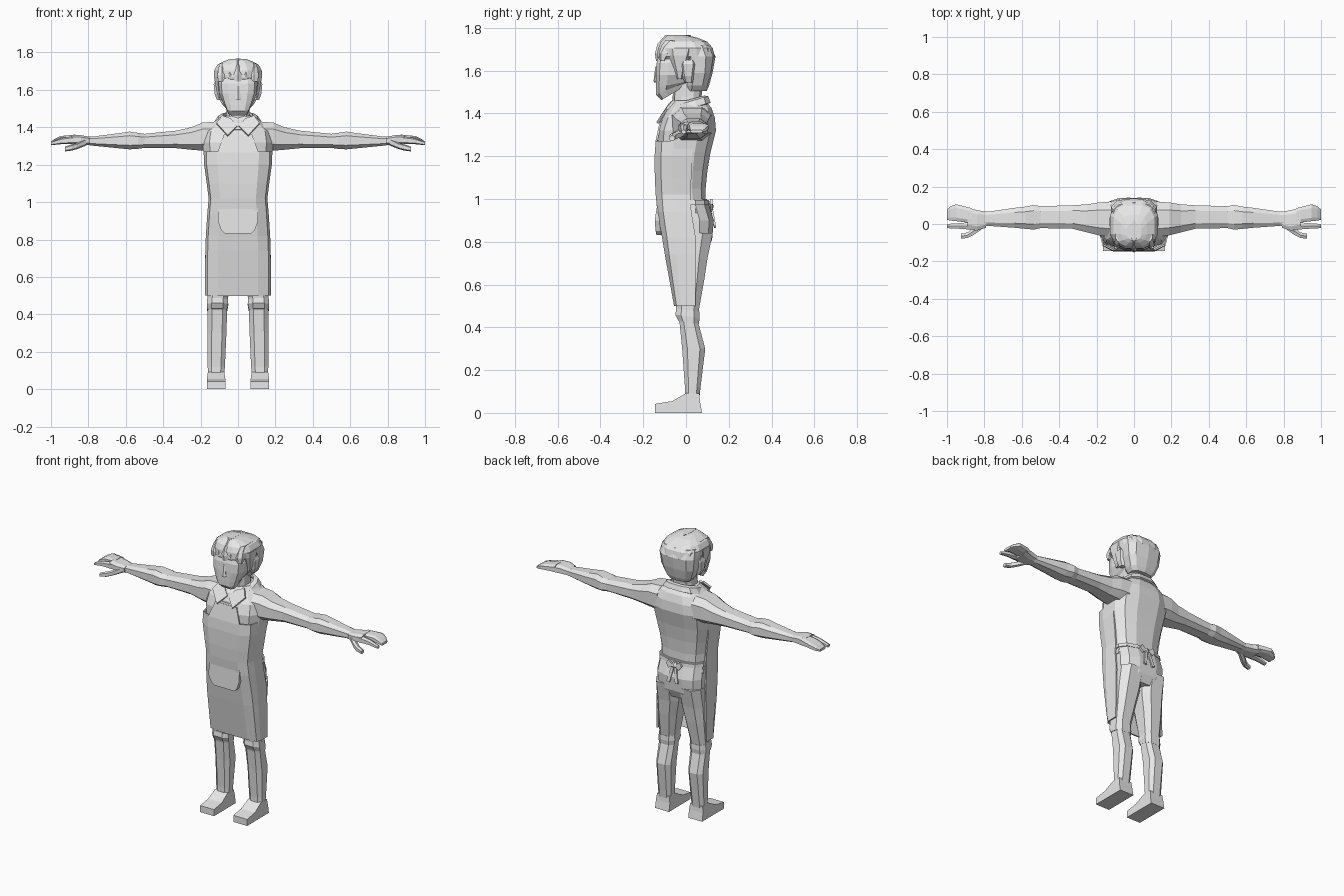
import bpy, bmesh, math
from mathutils import Vector

mat = bpy.data.materials.new("plain grey")
mat.diffuse_color = (0.8, 0.8, 0.8, 1)


def make(name, verts, faces, mirror=False, thick=0):
    bm = bmesh.new()
    vs = [bm.verts.new(v) for v in verts]
    for f in faces:
        bm.faces.new([vs[i] for i in f])
    bmesh.ops.recalc_face_normals(bm, faces=bm.faces)
    me = bpy.data.meshes.new(name)
    bm.to_mesh(me)
    bm.free()
    me.materials.append(mat)
    ob = bpy.data.objects.new(name, me)
    bpy.context.collection.objects.link(ob)
    if thick:
        m = ob.modifiers.new("thickness", 'SOLIDIFY')
        m.thickness, m.offset = thick, 0
    if mirror:
        m = ob.modifiers.new("mirror", 'MIRROR')
        m.use_mirror_merge = False
    return ob


def loft(name, rings, axis='z', n=12, power=0.7, mirror=False, caps=True):
    """rings: (position, a0, a1, b0, b1, tilt); a,b = x,y along z or y,z along x."""
    verts = []
    for r in rings:
        t, a0, a1, b0, b1 = r[:5]
        tilt = r[5] if len(r) > 5 else 0
        for i in range(n):
            ang = 2 * math.pi * (i + 0.5) / n
            c, s = math.cos(ang), math.sin(ang)
            k = math.cos(math.pi / n) ** power
            c = math.copysign(abs(c) ** power, c) / k
            s = math.copysign(abs(s) ** power, s) / k
            a = (a0 + a1) / 2 + (a1 - a0) / 2 * c
            b = (b0 + b1) / 2 + (b1 - b0) / 2 * s
            verts.append((a, b, t + tilt * (b - b0)) if axis == 'z' else (t + tilt * (b - b0), a, b))
    faces = [(j * n + i, j * n + (i + 1) % n, (j + 1) * n + (i + 1) % n, (j + 1) * n + i)
             for j in range(len(rings) - 1) for i in range(n)]
    if caps:
        faces += [tuple(range(n)), tuple(range(len(verts) - n, len(verts)))]
    return make(name, verts, faces, mirror, 0 if caps else 0.012)


def sym(rows):
    return [(r[0], -r[1], r[1], *r[2:]) for r in rows]


def plate(name, pts, mirror=False, thick=0.009):
    return make(name, pts, [tuple(range(len(pts)))], mirror, thick)


# Shirt and hips
loft("shirt", sym([(0.98, .145, -.11, .092), (1.05, .148, -.12, .092), (1.13, .162, -.128, .1),
                   (1.22, .18, -.13, .115), (1.32, .19, -.13, .14), (1.38, .18, -.108, .135),
                   (1.425, .135, -.08, .12), (1.46, .085, -.055, .09)]))
loft("trouser_hips", sym([(0.76, .14, -.06, .1), (0.81, .155, -.075, .122), (0.9, .155, -.09, .13),
                          (1.0, .147, -.105, .098)]))
# Trouser legs, cuffs and shoes
loft("trouser_leg", [(0.06, .075, .16, -.005, .062), (0.12, .07, .162, -.005, .068),
                     (0.3, .062, .164, -.018, .09), (0.42, .058, .163, -.03, .058),
                     (0.48, .055, .163, -.045, .06), (0.62, .03, .163, -.06, .085),
                     (0.72, .008, .162, -.07, .1), (0.84, .004, .158, -.08, .125)],
     n=8, mirror=True)
loft("trouser_fold", [(0.43, .057, .166, -.035, .06, -.15), (0.46, .052, .167, -.05, .064, -.15),
                      (0.49, .055, .164, -.045, .062, -.15)], n=8, mirror=True)
side = [(-.145, 0), (.075, 0), (.066, .05), (.062, .09), (.0, .092), (-.065, .055), (-.145, .042)]
nv = len(side)
make("shoe", [(x0 if z < .06 else (x0 + .1175) / 2 + (x0 - .1175) * .4, y, z)
              for x0 in (.068, .166) for y, z in side],
     [tuple(range(nv)), tuple(range(nv, 2 * nv))] +
     [(i, (i + 1) % nv, nv + (i + 1) % nv, nv + i) for i in range(nv)], mirror=True)

# Apron: U-shaped shell, rows of (z, half width, front y, back y)
rows = [(1.27, .178, -.138, .03), (1.2, .177, -.143, .03), (1.1, .163, -.142, .025),
        (1.02, .153, -.138, .02), (.94, .16, -.13, .025), (.82, .168, -.108, .045),
        (.74, .171, -.095, .045), (.5, .172, -.052, .045)]
verts = []
for z, h, f, b in rows:
    half = [(h, b), (h, f * .45), (h * .93, f * .8), (h * .62, f)]
    verts += [(-x, y, z) for x, y in half] + [(x, y, z) for x, y in reversed(half)]
make("apron", verts, [(j * 8 + i, j * 8 + i + 1, j * 8 + i + 9, j * 8 + i + 8)
                      for j in range(len(rows) - 1) for i in range(7)], thick=.008)
# Bib top, rising to the neck
plate("apron_bib", [(-.11, -.139, 1.265), (.11, -.139, 1.265), (.075, -.119, 1.36), (-.075, -.119, 1.36)])
# Apron pocket
make("apron_pocket", [(x, y, z) for s in (0, 1) for x, y, z in
                      ((-.105, -.135 + .04 * s, .97), (.105, -.135 + .04 * s, .97),
                       (.108, -.146 + .05 * s, .9), (.09, -.142 + .05 * s, .85), (.07, -.138 + .05 * s, .832),
                       (-.07, -.138 + .05 * s, .832), (-.09, -.142 + .05 * s, .85), (-.108, -.146 + .05 * s, .9))],
     [tuple(range(8)), tuple(range(8, 16))] + [(i, (i + 1) % 8, 8 + (i + 1) % 8, 8 + i) for i in range(8)])
# Shirt placket
plate("placket", [(-.07, -.134, 1.28), (0, -.139, 1.255), (.07, -.134, 1.28), (.06, -.113, 1.37), (-.06, -.113, 1.37)])

# Apron strings and knot on the back
for i, z in enumerate((.945, .985)):
    loft("apron_string_%d" % i, sym([(z - .011, .157, -.1, .108), (z + .011, .154, -.1, .106)]))
loft("knot", sym([(.94, .012, .09, .118), (.965, .022, .09, .128), (.99, .012, .09, .118)]), n=6)
plate("knot_loop", [(.005, .116, .97), (.04, .118, 1.0), (.055, .118, .975), (.035, .122, .95)], True, .012)
plate("knot_tail", [(.0, .12, .96), (.018, .12, .96), (.04, .136, .87), (.02, .136, .865)], True)

# Arms and hands
loft("arm", [(.12, -.07, .12, 1.27, 1.43), (.19, -.06, .115, 1.275, 1.425), (.25, -.045, .105, 1.28, 1.4),
             (.33, -.025, .1, 1.288, 1.382), (.5, -.022, .095, 1.29, 1.365), (.535, -.03, .102, 1.285, 1.37),
             (.58, -.026, .093, 1.282, 1.377), (.64, -.02, .086, 1.288, 1.368),
             (.78, -.01, .066, 1.302, 1.35), (.82, -.01, .064, 1.308, 1.35)],
     'x', 8, mirror=True)
loft("palm", [(.79, -.02, .066, 1.306, 1.348), (.84, -.035, .074, 1.306, 1.358),
              (.89, -.026, .088, 1.31, 1.36)], 'x', 8, .6, True)
loft("fingers", [(.87, .005, .085, 1.315, 1.361), (.95, .015, .105, 1.318, 1.353),
                 (.98, .018, .095, 1.312, 1.338), (1.0, .022, .078, 1.308, 1.323)], 'x', 8, .6, True)
loft("index_finger", [(.87, -.03, .01, 1.312, 1.352), (.94, -.025, .004, 1.312, 1.342),
                      (1.0, -.022, .0, 1.305, 1.322)], 'x', 6, .7, True)
loft("thumb", [(.81, -.025, .01, 1.305, 1.34), (.86, -.06, -.02, 1.285, 1.315),
               (.89, -.075, -.045, 1.277, 1.307), (.925, -.078, -.052, 1.272, 1.295)], 'x', 6, .7, True)

# Neck and collar
loft("neck", sym([(1.4, .07, -.06, .08), (1.48, .062, -.06, .07), (1.58, .062, -.05, .085)]), n=10)
loft("collar_band", sym([(1.385, .12, -.1, .11, .3), (1.42, .1, -.085, .1, .3), (1.435, .075, -.068, .085, .28)]),
     caps=False)
plate("collar_flap", [(.004, -.098, 1.405), (.055, -.134, 1.355), (.115, -.09, 1.42), (.085, -.055, 1.46),
                      (.04, -.075, 1.445)], True, .012)

# Head
loft("face", sym([(1.462, .055, -.115, .0, .6), (1.487, .068, -.14, .05, .45), (1.52, .08, -.141, .07, .2),
                  (1.58, .1, -.141, .09), (1.635, .104, -.138, .1), (1.66, .1, -.13, .1)]), n=12, power=.5)
loft("nose", sym([(1.545, .012, -.147, -.12), (1.552, .016, -.15, -.12), (1.62, .007, -.142, -.12)]), n=6)
loft("ear", [(1.545, .085, .112, -.005, .03), (1.575, .085, .124, -.015, .035), (1.63, .085, .13, -.025, .045),
             (1.65, .085, .122, -.02, .04)], n=6, mirror=True)
# Hair: back mass, top mass and fringe tufts
loft("hair_back", sym([(1.505, .068, .0, .095), (1.53, .09, .0, .106), (1.59, .113, .0, .122),
                       (1.665, .122, -.02, .135), (1.72, .112, -.03, .112)]), n=10)
loft("hair_top", sym([(1.648, .105, -.128, .12), (1.665, .122, -.134, .133), (1.705, .127, -.13, .125),
                      (1.735, .11, -.118, .1), (1.755, .07, -.1, .05), (1.766, .04, -.085, .0)]), n=12)
for i in range(5):
    x = (i - 2) * .043
    loft("fringe_%d" % i, [(1.645 + .008 * (i % 2), x - .02, x + .02, -.138 + abs(x) * .2, -.1),
                           (1.68, x - .024, x + .024, -.142 + abs(x) * .2, -.08),
                           (1.725 - abs(x) * .1, x - .018, x + .018, -.128 + abs(x) * .2, -.03),
                           (1.767 - abs(x) * .3, x - .014, x + .014, -.09, .02)], n=6)
loft("sideburn", [(1.56, .092, .106, -.04, -.02), (1.6, .092, .116, -.05, -.01), (1.67, .09, .128, -.075, .02),
                  (1.7, .09, .128, -.08, .03)], n=6, mirror=True)
